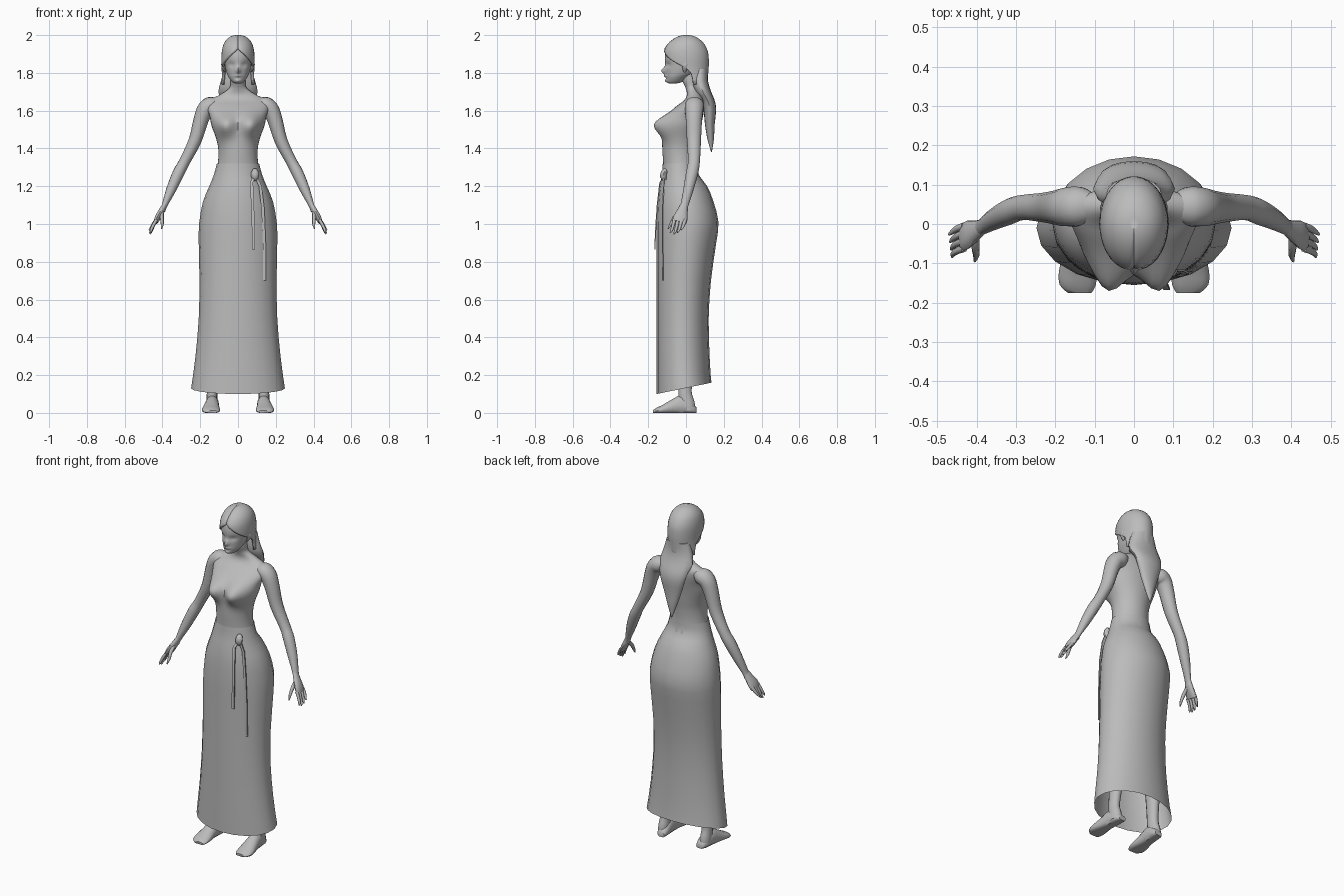
import bpy, bmesh, math
from mathutils import Vector

grey = bpy.data.materials.new("plain grey")
grey.diffuse_color = (0.5, 0.5, 0.5, 1)


def finish(name, bm, angle=50):
    bmesh.ops.recalc_face_normals(bm, faces=bm.faces)
    me = bpy.data.meshes.new(name)
    bm.to_mesh(me)
    bm.free()
    me.materials.append(grey)
    ob = bpy.data.objects.new(name, me)
    bpy.context.collection.objects.link(ob)
    bpy.ops.object.select_all(action='DESELECT')
    ob.select_set(True)
    bpy.context.view_layer.objects.active = ob
    bpy.ops.object.shade_smooth_by_angle(angle=math.radians(angle))
    return ob


def refine(rows, k):
    """Catmull-Rom interpolation between section rows, k steps each."""
    out = []
    for i in range(len(rows) - 1):
        p0, p1, p2, p3 = (rows[max(i - 1, 0)], rows[i], rows[i + 1],
                          rows[min(i + 2, len(rows) - 1)])
        for s in range(k):
            t = s / k
            out.append([0.5 * (2 * b + (c - a) * t + (2 * a - 5 * b + 4 * c - d) * t * t
                               + (3 * b - a - 3 * c + d) * t ** 3)
                        for a, b, c, d in zip(p0, p1, p2, p3)])
    return out + [list(rows[-1])]


def bridge(bm, rings, closed=True):
    n = len(rings[0])
    for a, b in zip(rings, rings[1:]):
        for j in range(n if closed else n - 1):
            k = (j + 1) % n
            bm.faces.new((a[j], a[k], b[k], b[j]))


def loft(name, rows, n=24, k=3, caps=(True, True), shape=None, angle=50):
    """Stack of ovals: z, half width, front y, back y, optional front opening angle."""
    bm, rings = bmesh.new(), []
    gap = len(rows[0]) > 4
    for r in refine(rows, k):
        z, hx, yf, yb = r[:4]
        g = max(r[4], 0) if gap else 0
        ring = []
        for j in range(n):
            a = g + (2 * math.pi - 2 * g) * j / (n - 1 if gap else n)
            p = Vector((hx * math.sin(a), (yf + yb) / 2 - (yb - yf) / 2 * math.cos(a), z))
            if shape:
                shape(p, math.cos(a))
            ring.append(bm.verts.new(p))
        rings.append(ring)
    bridge(bm, rings, not gap)
    if caps[0]:
        bm.faces.new(rings[0])
    if caps[1]:
        bm.faces.new(rings[-1])
    return finish(name, bm, angle)


def tube(name, rows, side=1, n=12, k=3, flat=(1, 0, 0)):
    """Limb through x, y, z with radius along 'flat' and radius across it."""
    rows = refine(rows, k)
    pts = [Vector(r[:3]) for r in rows]
    bm, rings = bmesh.new(), []
    for i, r in enumerate(rows):
        t = (pts[min(i + 1, len(pts) - 1)] - pts[max(i - 1, 0)]).normalized()
        u = (Vector(flat) - t * t.dot(Vector(flat))).normalized()
        v = t.cross(u)
        ring = []
        for j in range(n):
            a = 2 * math.pi * j / n
            p = pts[i] + u * r[3] * math.cos(a) + v * r[4] * math.sin(a)
            ring.append(bm.verts.new((p.x * side, p.y, p.z)))
        rings.append(ring)
    bridge(bm, rings)
    bm.faces.new(rings[0])
    bm.faces.new(rings[-1])
    return finish(name, bm)


def bump(d, w):
    return math.exp(-(d / w) ** 2)


# Torso with bust and neck
def bust(p, c):
    if c > 0:
        w = 0.05 if p.z > 1.525 else 0.06
        p.y -= 0.062 * bump(abs(p.x) - 0.068, 0.05) * bump(p.z - 1.525, w) * min(1, c * 2.5)


loft("torso", [(1.22, .13, -.12, .075), (1.31, .108, -.12, .06), (1.39, .104, -.125, .062),
               (1.45, .115, -.125, .07), (1.52, .14, -.12, .08), (1.57, .15, -.105, .09),
               (1.62, .165, -.055, .097), (1.655, .155, -.01, .095), (1.685, .095, .005, .085),
               (1.72, .046, -.002, .068), (1.76, .04, -.02, .06), (1.82, .04, -.03, .06)],
     n=40, k=4, shape=bust)


# Long skirt, open at the hem, which is lowest in front
def hem(p, c):
    if p.z < 0.2:
        p.z -= 0.03 * c * (0.2 - p.z) / 0.07


loft("skirt", [(1.32, .112, -.123, .062), (1.26, .128, -.128, .068), (1.2, .152, -.14, .112),
               (1.12, .185, -.15, .145), (1.01, .205, -.155, .172), (.9, .208, -.155, .16),
               (.7, .204, -.155, .132), (.5, .208, -.155, .12), (.3, .225, -.155, .125),
               (.13, .248, -.155, .135)], n=20, k=2, caps=(False, False), shape=hem)


# Head with nose, eye sockets, lips and chin
def face(p, c):
    if c > 0.2:
        p.y -= 0.024 * bump(p.x, .011) * bump(p.z - 1.812, .018)
        p.y -= 0.009 * bump(p.x, .018) * (bump(p.z - 1.784, .007) + bump(p.z - 1.758, .01))
        p.y += 0.010 * bump(abs(p.x) - .033, .016) * bump(p.z - 1.843, .012)


loft("head", [(1.745, .018, -.09, -.045), (1.752, .03, -.1, -.02), (1.775, .048, -.105, .01),
              (1.80, .06, -.107, .05), (1.84, .07, -.109, .085), (1.89, .076, -.112, .1),
              (1.94, .07, -.098, .095), (1.975, .045, -.06, .06), (1.985, .01, -.01, .01)],
     n=48, k=5, shape=face)

# Hair cap, parted over the face, and the long tapering hair behind
cap = loft("hair_cap", [(2.0, .012, -.012, .018, 0), (1.992, .042, -.045, .05, 0),
                        (1.965, .07, -.086, .088, 0), (1.93, .083, -.113, .11, .02),
                        (1.90, .087, -.12, .119, .4), (1.87, .088, -.119, .121, .8),
                        (1.84, .087, -.115, .121, 1.3), (1.80, .087, -.105, .118, 1.75),
                        (1.74, .088, -.07, .115, 1.75)], n=32, k=2, caps=(True, False))
mod = cap.modifiers.new("thickness", 'SOLIDIFY')
mod.thickness = 0.012
loft("long_hair", [(1.82, .07, .03, .119), (1.76, .09, .03, .116), (1.70, .104, .045, .133),
                   (1.66, .092, .075, .15), (1.61, .08, .092, .16), (1.53, .055, .1, .152),
                   (1.45, .028, .113, .148), (1.38, .003, .133, .137)], n=16, k=2)

for side, tag in ((1, "left"), (-1, "right")):
    # Ears
    tube(tag + "_ear", [(.066, -.008, 1.805, .004, .006), (.076, -.006, 1.825, .008, .014),
                        (.08, .0, 1.845, .009, .017), (.078, .004, 1.862, .005, .008)], side, 8, 2)
    # Arm from shoulder to wrist
    tube(tag + "_arm", [(.10, .045, 1.65, .02, .03), (.135, .045, 1.632, .045, .05),
                        (.17, .043, 1.61, .045, .05), (.196, .042, 1.55, .04, .044),
                        (.228, .042, 1.44, .034, .038), (.283, .042, 1.33, .029, .032),
                        (.315, .032, 1.27, .031, .033), (.355, .012, 1.18, .026, .027),
                        (.388, -.008, 1.1, .015, .021), (.4, -.014, 1.07, .015, .024)], side, 14, 3)
    # Palm, flattened sideways
    tube(tag + "_palm", [(.386, -.008, 1.105, .013, .02), (.404, -.018, 1.07, .016, .028),
                         (.424, -.028, 1.035, .016, .038), (.436, -.034, 1.01, .011, .036)],
         side, 12, 2)
    # Fingers and thumb
    for i, name in enumerate(("index", "middle", "ring", "little")):
        y = -.062 + .019 * i
        s = (.055, .062, .055, .042)[i]
        tube(f"{tag}_{name}_finger",
             [(.432, y, 1.022, .009, .010), (.448, y - .006, 1.022 - s * .5, .0085, .009),
              (.460, y - .014, 1.022 - s, .007, .007),
              (.462 + .003 * i, y - .022, 1.015 - s * 1.1, .003, .003)], side, 8, 2)
    tube(tag + "_thumb", [(.402, -.03, 1.06, .010, .012), (.403, -.06, 1.035, .010, .011),
                          (.401, -.08, 1.0, .008, .008), (.405, -.095, .975, .003, .003)],
         side, 8, 2)
    # Lower leg
    tube(tag + "_leg", [(.115, .0, .62, .055, .06), (.122, .01, .4, .045, .055),
                        (.132, .0, .2, .031, .04), (.137, -.005, .11, .028, .036),
                        (.138, .005, .05, .03, .042), (.138, .01, .012, .03, .04)], side, 14, 3)
    # Foot, sole flat on the ground
    foot = [(.055, .128, .022, .03), (.03, .132, .033, .055), (-.02, .136, .036, .095),
            (-.07, .14, .04, .075), (-.12, .143, .048, .045), (-.155, .143, .046, .028),
            (-.175, .138, .03, .014)]
    bm, rings = bmesh.new(), []
    for y, cx, hx, top in refine(foot, 2):
        ring = []
        for j in range(14):
            a = 2 * math.pi * j / 14
            ring.append(bm.verts.new((side * (cx + hx * math.cos(a)), y,
                                      max(0, top * (.4 + .6 * math.sin(a))))))
        rings.append(ring)
    bridge(bm, rings)
    bm.faces.new(rings[0])
    bm.faces.new(rings[-1])
    finish(tag + "_foot", bm)

# Waist knot with two hanging ribbons
tube("waist_knot", [(.088, -.105, 1.285, .012, .012), (.09, -.116, 1.275, .02, .016),
                    (.09, -.12, 1.25, .02, .017), (.09, -.112, 1.232, .012, .01)], 1, 8, 2)


def ribbon(name, pts, width=.008):
    bm, rings = bmesh.new(), []
    for x, y, z in pts:
        rings.append([bm.verts.new((x + dx * width, y + dy * .003, z))
                      for dx, dy in ((-1, -1), (1, -1), (1, 1), (-1, 1))])
    bridge(bm, rings)
    bm.faces.new(rings[0])
    bm.faces.new(rings[-1])
    finish(name, bm, 30)


ribbon("short_ribbon", [(.085, -.118, 1.25), (.072, -.138, 1.22), (.077, -.152, 1.1),
                        (.081, -.16, .98), (.083, -.165, .865)])
ribbon("long_ribbon", [(.096, -.118, 1.25), (.118, -.118, 1.2), (.132, -.125, 1.08),
                       (.139, -.124, .9), (.141, -.122, .7)])
